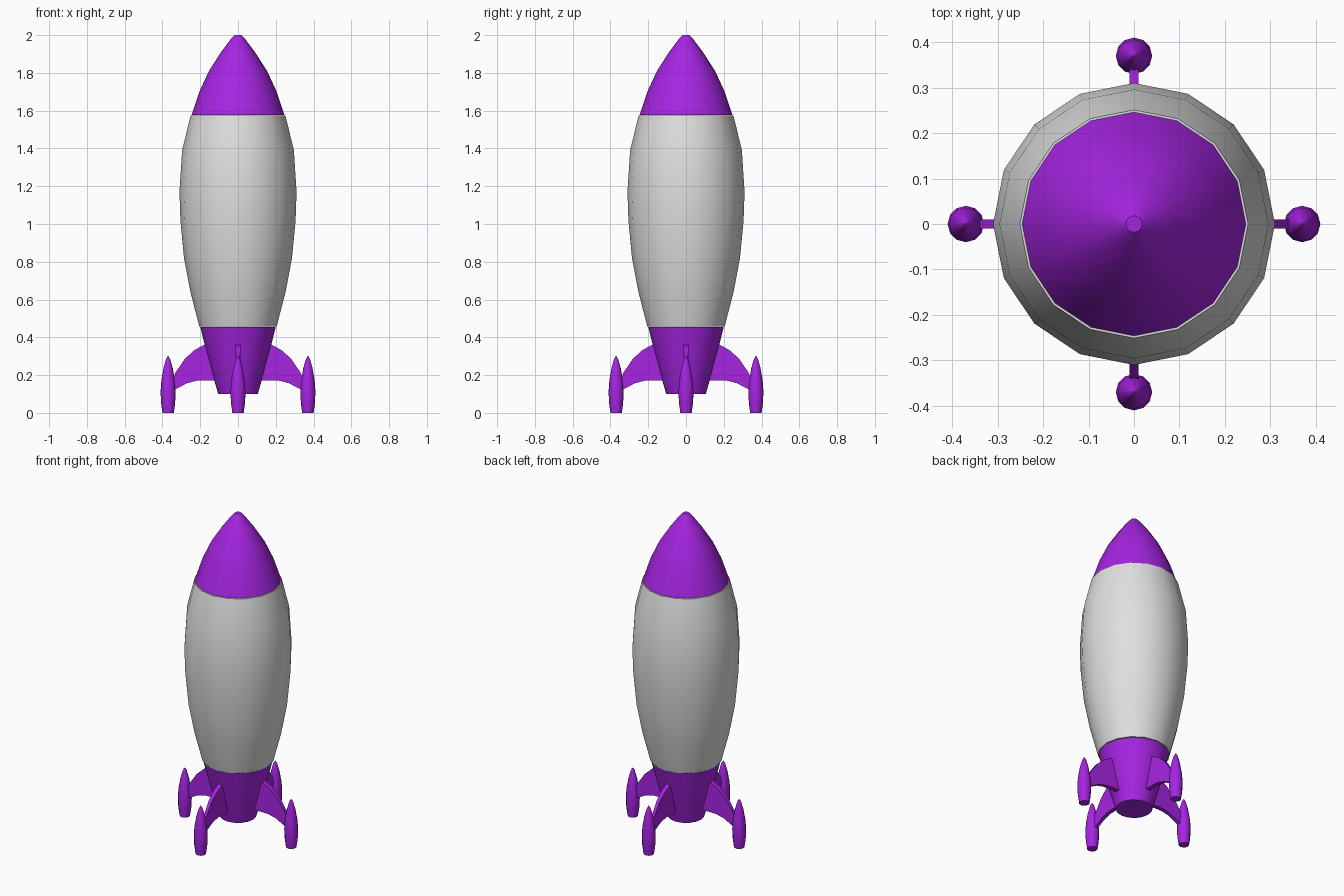
import bpy, bmesh, math
from mathutils import Matrix

if "Cube" in bpy.data.objects:
    bpy.data.objects.remove(bpy.data.objects["Cube"])


def material(name, rgb):
    m = bpy.data.materials.new(name)
    m.diffuse_color = (*rgb, 1)
    m.use_nodes = True
    m.node_tree.nodes["Principled BSDF"].inputs["Base Color"].default_value = m.diffuse_color
    return m


purple = material("purple", (0.38, 0.018, 0.76))
grey = material("light grey", (0.74, 0.74, 0.74))


def finish(name, bm, mat, angle):
    bmesh.ops.recalc_face_normals(bm, faces=bm.faces)
    me = bpy.data.meshes.new(name)
    bm.to_mesh(me)
    bm.free()
    me.materials.append(mat)
    ob = bpy.data.objects.new(name, me)
    bpy.context.collection.objects.link(ob)
    bpy.ops.object.select_all(action='DESELECT')
    ob.select_set(True)
    bpy.context.view_layer.objects.active = ob
    bpy.ops.object.shade_smooth_by_angle(angle=math.radians(angle))
    return ob


def lathe(name, profile, sides, mat, x=0, turn=0):
    """Closed surface of revolution from (radius, z) points, bottom to top."""
    bm = bmesh.new()
    rings = []
    for r, z in profile:
        rings.append([bm.verts.new((x + r * math.cos(2 * math.pi * i / sides),
                                    r * math.sin(2 * math.pi * i / sides), z))
                      for i in range(sides)])
    for a, b in zip(rings, rings[1:]):
        for i in range(sides):
            j = (i + 1) % sides
            bm.faces.new((a[i], a[j], b[j], b[i]))
    bm.faces.new(rings[0])
    bm.faces.new(rings[-1])
    bm.transform(Matrix.Rotation(turn, 4, 'Z'))
    return finish(name, bm, mat, 40)


# Hull: tail, body and nose
lathe("tail", [(0.105, 0.1), (0.138, 0.215), (0.17, 0.335), (0.2, 0.455)], 16, purple)
lathe("body", [(0.205, 0.458), (0.252, 0.64), (0.286, 0.82), (0.305, 1.02),
               (0.31, 1.17), (0.296, 1.39), (0.251, 1.575)], 16, grey)
lathe("nose", [(0.246, 1.577), (0.205, 1.7), (0.154, 1.81), (0.09, 1.91),
               (0.035, 1.983), (0.018, 2.0)], 16, purple)

# Fins and pods, one pair per side
upper = [(0.12, 0.365), (0.18, 0.36), (0.23, 0.333), (0.28, 0.288), (0.33, 0.215), (0.36, 0.15)]
lower = [(0.09, 0.17), (0.17, 0.172), (0.22, 0.17), (0.27, 0.157), (0.33, 0.125), (0.36, 0.1)]
pod = [(0.03, 0), (0.037, 0.05), (0.04, 0.11), (0.036, 0.17),
       (0.025, 0.235), (0.011, 0.285), (0.002, 0.3)]


def fin(name, turn):
    bm = bmesh.new()
    loops = []
    for (ux, uz), (lx, lz) in zip(upper, lower):
        t = 0.015 - 0.006 * (ux - 0.12) / 0.24      # thinner towards the tip
        loops.append([bm.verts.new(p) for p in
                      ((ux, -t, uz), (ux, t, uz), (lx, t, lz), (lx, -t, lz))])
    for a, b in zip(loops, loops[1:]):
        for i in range(4):
            j = (i + 1) % 4
            bm.faces.new((a[i], a[j], b[j], b[i]))
    bm.faces.new(loops[0])
    bm.faces.new(loops[-1])
    bm.transform(Matrix.Rotation(turn, 4, 'Z'))
    finish(name, bm, purple, 30)


for k, side in enumerate(("right", "back", "left", "front")):
    fin(side + "_fin", k * math.pi / 2)
    lathe(side + "_pod", pod, 12, purple, x=0.37, turn=k * math.pi / 2)
